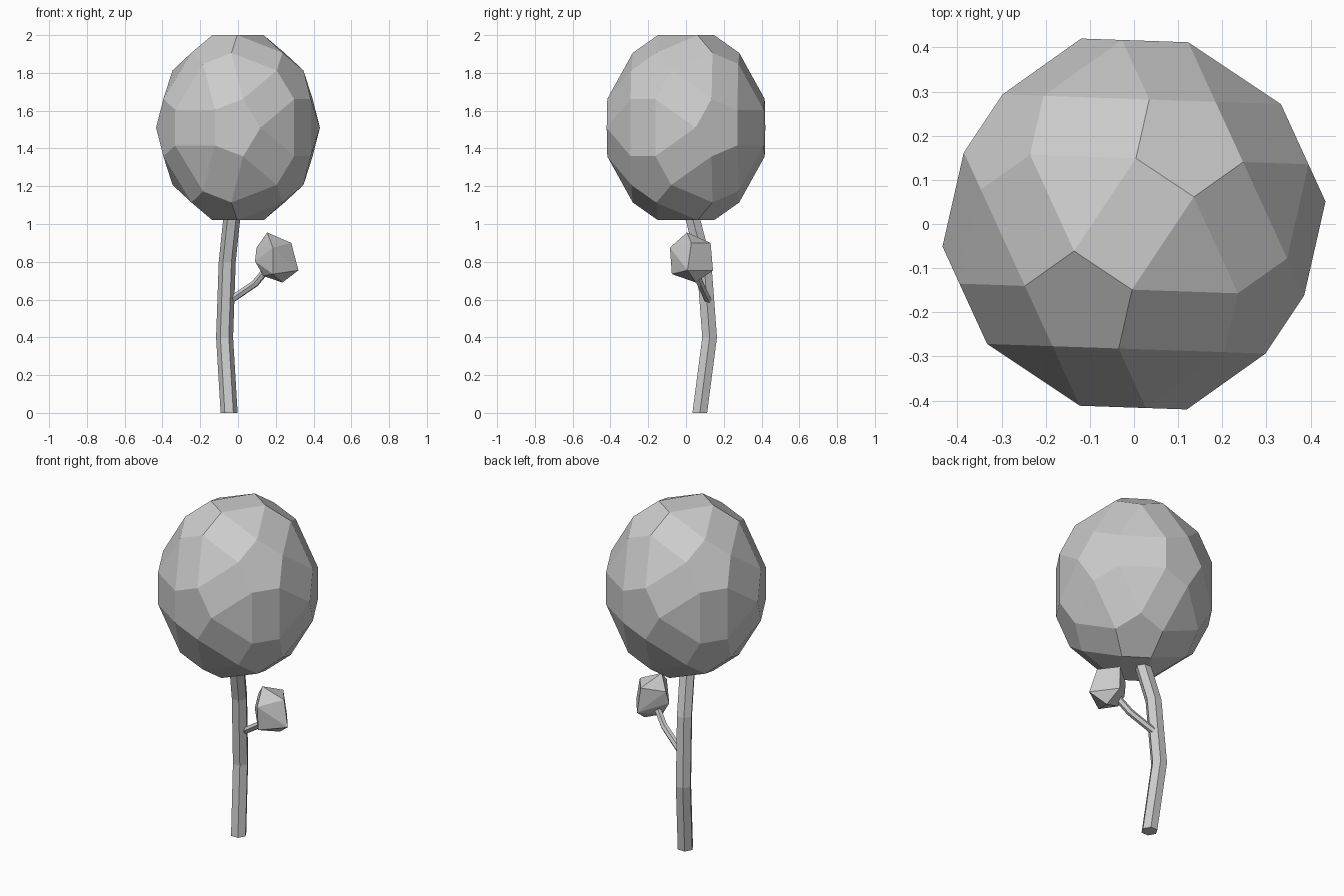
import bpy, bmesh, math
from mathutils import Matrix, Vector

if "Cube" in bpy.data.objects:
    bpy.data.objects.remove(bpy.data.objects["Cube"])


def finish(bm, name):
    bmesh.ops.recalc_face_normals(bm, faces=bm.faces[:])
    me = bpy.data.meshes.new(name)
    bm.to_mesh(me)
    bm.free()
    ob = bpy.data.objects.new(name, me)
    bpy.context.collection.objects.link(ob)
    return ob


def hull(name, points, matrix):
    """Convex faceted solid around points, coplanar triangles merged."""
    bm = bmesh.new()
    for p in points:
        bm.verts.new(p)
    bmesh.ops.convex_hull(bm, input=bm.verts[:])
    bm.transform(matrix)
    bm.normal_update()
    bmesh.ops.dissolve_limit(bm, angle_limit=math.radians(1),
                             verts=bm.verts[:], edges=bm.edges[:])
    return finish(bm, name)


def tube(name, path, radius, sides=6, level=False):
    """Faceted tube along a path; level keeps every ring horizontal."""
    bm = bmesh.new()
    pts = [Vector(p) for p in path]
    rings = []
    for i, p in enumerate(pts):
        t = pts[min(i + 1, len(pts) - 1)] - pts[max(i - 1, 0)]
        t = Vector((0, 0, 1)) if level else t.normalized()
        v = t.cross(Vector((1, 0, 0))).normalized()
        u = v.cross(t)
        ring = []
        for k in range(sides):
            a = math.tau * k / sides
            ring.append(bm.verts.new(p + radius * (math.cos(a) * u + math.sin(a) * v)))
        rings.append(ring)
    for r0, r1 in zip(rings, rings[1:]):
        for k in range(sides):
            j = (k + 1) % sides
            bm.faces.new((r0[k], r0[j], r1[j], r1[k]))
    bm.faces.new(rings[0])
    bm.faces.new(rings[-1])
    return finish(bm, name)


# Trunk and side branch
tube("trunk", [(-0.047, 0.073, 0), (-0.071, 0.125, 0.4), (-0.057, 0.095, 0.8),
               (-0.033, 0.035, 1.03), (-0.025, 0.012, 1.12)], 0.045, level=True)
tube("branch", [(-0.06, 0.125, 0.585), (-0.02, 0.11, 0.61), (0.09, 0.075, 0.685),
                (0.17, 0.04, 0.78)], 0.02)

# Main crown: icosahedron with cut edges and corners, an edge lying on top
ico = bmesh.new()
bmesh.ops.create_icosphere(ico, subdivisions=1, radius=0.518)
a, b = (v.co.copy() for v in ico.edges[:][0].verts)
m, e = (a + b).normalized(), (b - a).normalized()
ico.transform(Matrix((e, m.cross(e), m)).to_4x4())
points = []
for f in ico.faces:
    c = f.calc_center_median()
    points += [c + (v.co - c) * 0.463 for v in f.verts]   # inset every face
ico.free()
top = max(p.z for p in points)
hull("crown", points, Matrix.Translation((0, 0, 1.51))
     @ Matrix.Rotation(math.radians(56.3), 4, 'Z')
     @ Matrix.Diagonal((1, 1, 0.49 / top, 1)))

# Small crown: irregular faceted bud on the branch
bud = [(-0.05, -0.023, 0.133), (0.03, 0.025, -0.132),
       (0.077, 0.0, 0.078), (0.115, -0.02, -0.067),
       (-0.107, 0.02, 0.053), (-0.115, 0.0, -0.02), (-0.07, 0.0, -0.097),
       (0.0, 0.102, 0.078), (0.015, 0.115, -0.067),
       (-0.02, -0.113, 0.053), (-0.02, -0.103, -0.087)]
hull("small_crown", bud, Matrix.Translation((0.205, 0.028, 0.822)))
